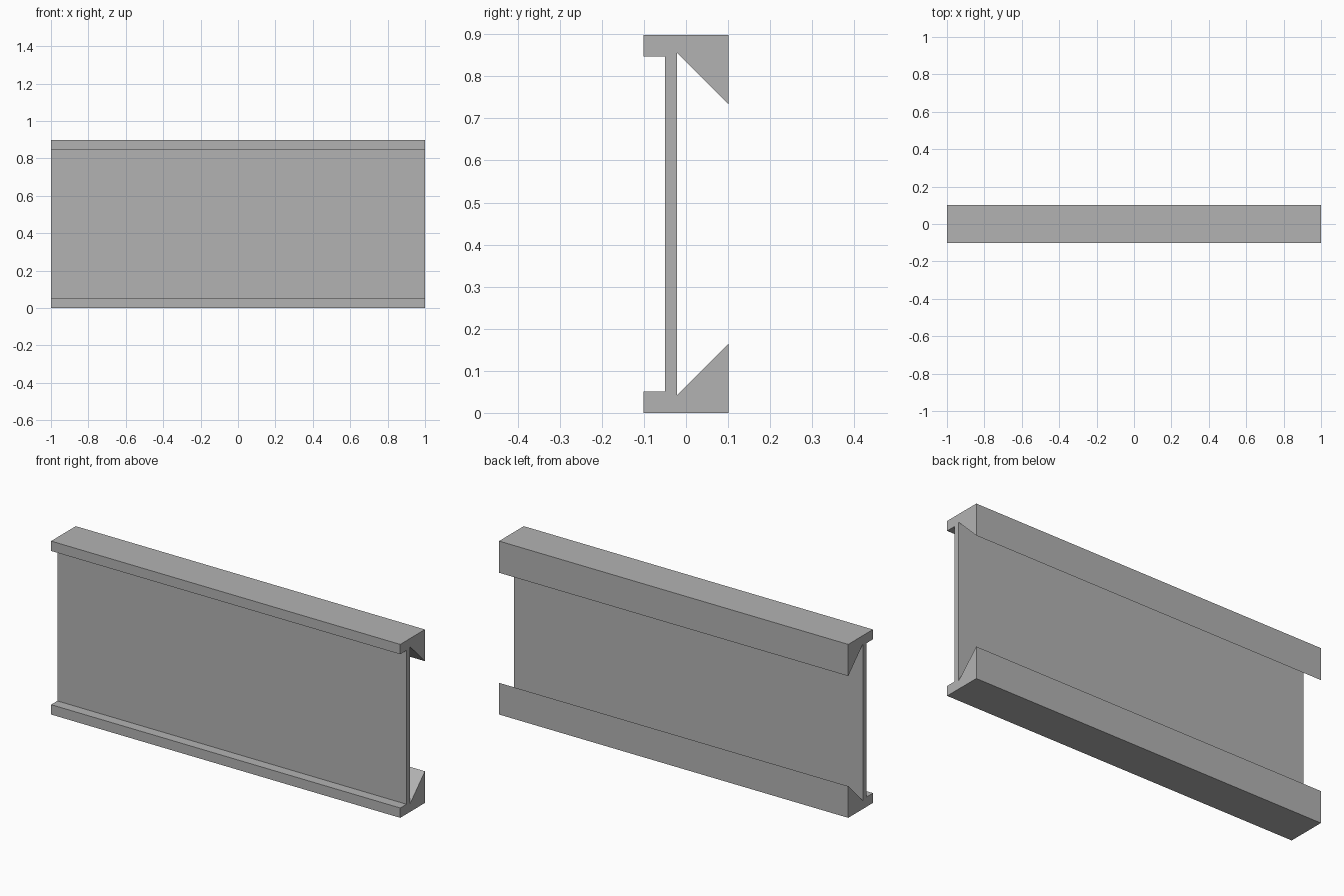
import bpy
import bmesh

LENGTH = 2.0
HEIGHT = 0.898

cube = bpy.data.objects.get("Cube")
if cube:
    bpy.data.objects.remove(cube, do_unlink=True)

# Plain grey material
grey = bpy.data.materials.new("plain_grey")
grey.use_nodes = True
colour = (0.45, 0.45, 0.45, 1.0)
grey.diffuse_color = colour
grey.node_tree.nodes["Principled BSDF"].inputs["Base Color"].default_value = colour

# Lower half of the cross-section (y, z): front lip, web foot, sloped rear wedge
lower = [
    (-0.021, 0.042),
    (0.101, 0.164),
    (0.101, 0.0),
    (-0.101, 0.0),
    (-0.101, 0.051),
    (-0.05, 0.051),
]
# The upper half mirrors it, giving one closed outline
upper = [(y, HEIGHT - z) for y, z in reversed(lower)]
profile = lower + upper

# Extrude the outline along the length of the beam
bm = bmesh.new()
end = bm.faces.new([bm.verts.new((-LENGTH / 2, y, z)) for y, z in profile])
extruded = bmesh.ops.extrude_face_region(bm, geom=[end], use_keep_orig=True)
moved = [g for g in extruded["geom"] if isinstance(g, bmesh.types.BMVert)]
bmesh.ops.translate(bm, verts=moved, vec=(LENGTH, 0, 0))
bmesh.ops.recalc_face_normals(bm, faces=bm.faces)

mesh = bpy.data.meshes.new("flanged_beam")
bm.to_mesh(mesh)
bm.free()
mesh.materials.append(grey)
beam = bpy.data.objects.new("flanged_beam", mesh)
bpy.context.collection.objects.link(beam)
